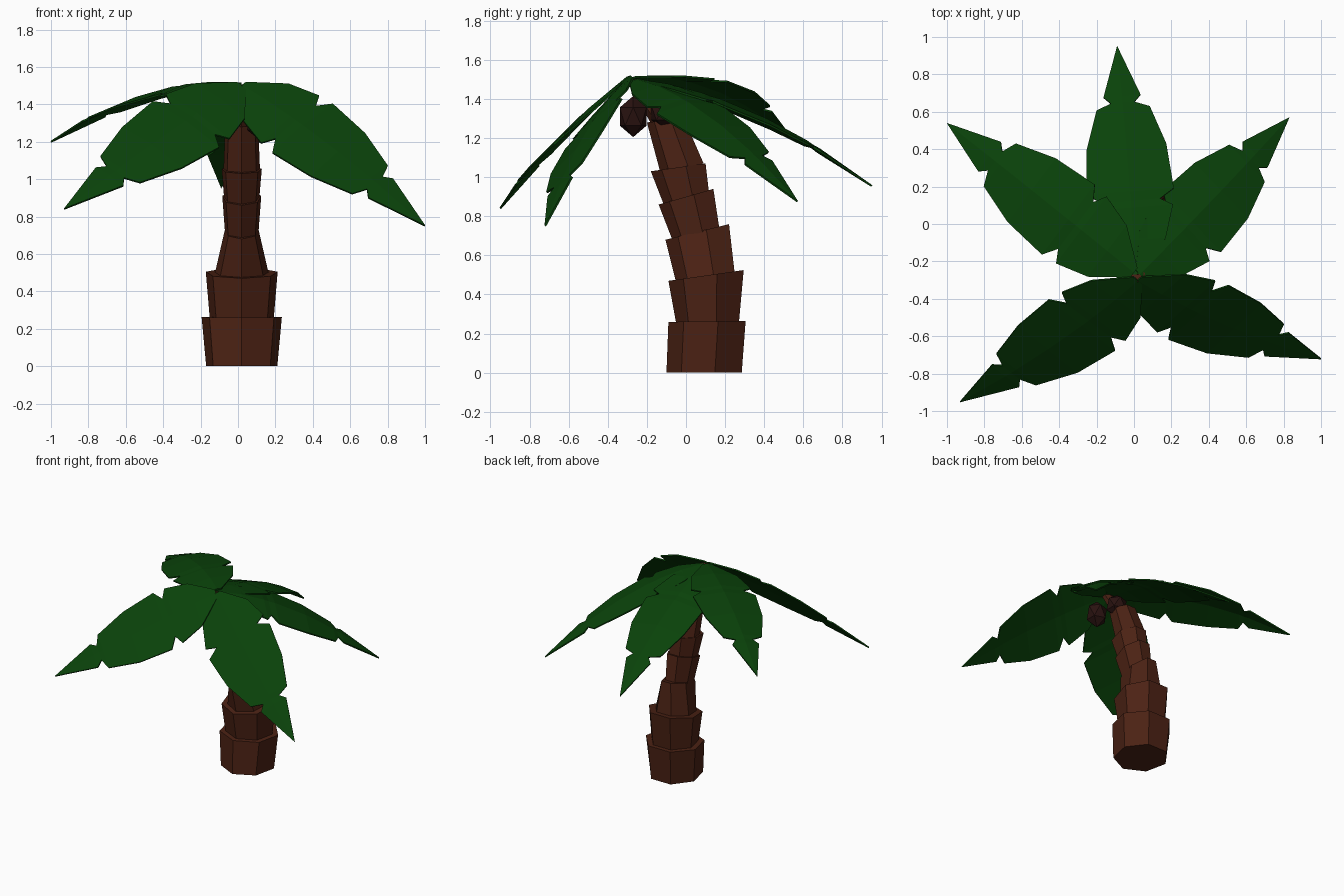
import bpy, bmesh, math
from mathutils import Vector

if "Cube" in bpy.data.objects:
    bpy.data.objects.remove(bpy.data.objects["Cube"])


def material(name, rgb):
    m = bpy.data.materials.new(name)
    m.diffuse_color = (*rgb, 1)
    m.use_nodes = True
    m.node_tree.nodes["Principled BSDF"].inputs["Base Color"].default_value = m.diffuse_color
    return m


BARK = material("bark", (0.072, 0.016, 0.007))
LEAF = material("leaf", (0.003, 0.055, 0.003))
NUT = material("nut", (0.022, 0.006, 0.005))


def make_object(name, bm, mat):
    bmesh.ops.recalc_face_normals(bm, faces=bm.faces)
    mesh = bpy.data.meshes.new(name)
    bm.to_mesh(mesh)
    bm.free()
    mesh.materials.append(mat)
    ob = bpy.data.objects.new(name, mesh)
    bpy.context.collection.objects.link(ob)
    return ob


# Trunk: tilted seven-sided segments, each ring given by front (y, z), back (y, z), half width
SIDES = 7
SEGMENTS = [
    ((-.10, 0, .285, 0, .195), (-.09, .26, .305, .265, .22)),
    ((-.05, .25, .27, .25, .175), (-.09, .47, .295, .525, .197)),
    ((-.05, .46, .25, .50, .15), (-.105, .68, .22, .76, .092)),
    ((-.07, .68, .17, .74, .092), (-.14, .86, .14, .94, .107)),
    ((-.11, .85, .12, .90, .095), (-.18, 1.03, .10, 1.07, .11)),
    ((-.13, 1.02, .09, 1.07, .10), (-.20, 1.28, -.01, 1.30, .09)),
    ((-.17, 1.26, -.03, 1.29, .07), (-.31, 1.50, -.24, 1.50, .04)),
]


def ring(bm, fy, fz, by, bz, rx):
    verts = []
    low = math.cos(math.pi / SIDES)
    for i in range(SIDES):
        a = 2 * math.pi * i / SIDES
        k = (1 - math.cos(a)) / (1 + low)
        verts.append(bm.verts.new((.02 + rx * math.sin(a), fy + (by - fy) * k, fz + (bz - fz) * k)))
    return verts


for n, (bottom, top) in enumerate(SEGMENTS):
    bm = bmesh.new()
    a, b = ring(bm, *bottom), ring(bm, *top)
    for i in range(SIDES):
        j = (i + 1) % SIDES
        bm.faces.new((a[i], a[j], b[j], b[i]))
    bm.faces.new(a)
    bm.faces.new(b)
    make_object(f"trunk_segment_{n + 1}", bm, BARK)

# Leaf outline: (position along leaf, half width), with notches near base and tip
OUTLINE = [(0, .03), (.145, .165), (.285, .215), (.315, .15), (.355, .225),
           (.55, .205), (.72, .137), (.745, .06), (.775, .095)]


def leaf(name, base, control, tip, slope, width, fold):
    base, control, tip = Vector(base), Vector(control), Vector(tip)
    axis = tip - base
    bm = bmesh.new()
    rows = []
    for t, w in OUTLINE:
        p = base * (1 - t) ** 2 + control * 2 * t * (1 - t) + tip * t * t
        d = (control - base) * (1 - t) + (tip - control) * t
        side = Vector((-d.y, d.x, 0)).normalized() + Vector((0, 0, slope))
        side -= axis * (side.dot(axis) / axis.length_squared)  # square to the rib
        side *= w * width
        drop = Vector((0, 0, fold * w / .2))
        rows.append([bm.verts.new(q) for q in (p + side - drop, p + drop * .5, p - side - drop)])
    for a, b in zip(rows, rows[1:]):
        for i in (0, 1):
            bm.faces.new((a[i], a[i + 1], b[i + 1], b[i]))
    end = bm.verts.new(tip)
    for i in (0, 1):
        bm.faces.new((rows[-1][i], rows[-1][i + 1], end))
    ob = make_object(name, bm, LEAF)
    mod = ob.modifiers.new("thickness", "SOLIDIFY")
    mod.thickness = .01
    mod.offset = 0


# Crown of five drooping leaves
leaf("leaf_back", (.01, -.27, 1.50), (-.03, .36, 1.40), (-.09, .95, .955), 0, 1.04, .02)
leaf("leaf_back_left", (0, -.26, 1.51), (-.49, .14, 1.53), (-1, .54, 1.20), -.13, 1.04, .018)
leaf("leaf_back_right", (.03, -.27, 1.50), (.42, .12, 1.38), (.83, .57, .875), .12, 1, .02)
leaf("leaf_front_right", (.02, -.30, 1.50), (.46, -.56, 1.23), (1, -.72, .75), .97, .87, .01)
leaf("leaf_front_left", (.02, -.30, 1.50), (-.37, -.645, 1.25), (-.93, -.95, .84), -.75, .94, .01)

# Nuts under the crown
for n, pos in enumerate([(.12, -.27, 1.31), (.07, -.11, 1.33)]):
    bm = bmesh.new()
    bmesh.ops.create_icosphere(bm, subdivisions=1, radius=1)
    bmesh.ops.scale(bm, vec=(.08, .08, .105 if n == 0 else .085), verts=bm.verts)
    bmesh.ops.translate(bm, vec=pos, verts=bm.verts)
    make_object(f"nut_{n + 1}", bm, NUT)
